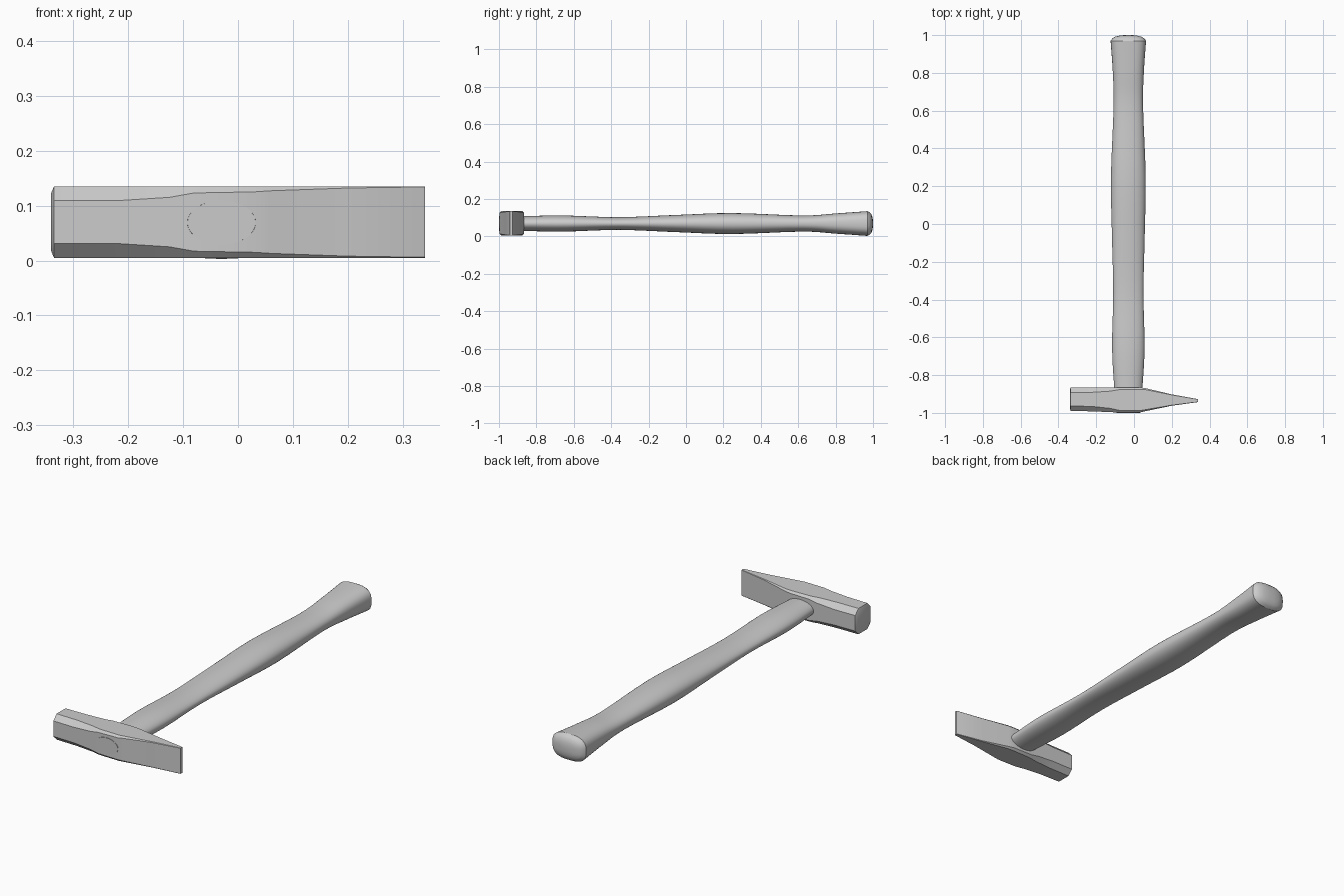
import bpy, bmesh, math

if "Cube" in bpy.data.objects:
    bpy.data.objects.remove(bpy.data.objects["Cube"])


def loft(name, rings, angle):
    """Skin a list of equal-length point rings and cap both ends."""
    bm = bmesh.new()
    loops = [[bm.verts.new(p) for p in ring] for ring in rings]
    n = len(loops[0])
    for a, b in zip(loops, loops[1:]):
        for i in range(n):
            j = (i + 1) % n
            bm.faces.new((a[i], a[j], b[j], b[i]))
    bm.faces.new(loops[0])
    bm.faces.new(loops[-1])
    bmesh.ops.recalc_face_normals(bm, faces=bm.faces)
    mesh = bpy.data.meshes.new(name)
    bm.to_mesh(mesh)
    bm.free()
    obj = bpy.data.objects.new(name, mesh)
    bpy.context.collection.objects.link(obj)
    bpy.ops.object.select_all(action='DESELECT')
    obj.select_set(True)
    bpy.context.view_layer.objects.active = obj
    bpy.ops.object.shade_smooth_by_angle(angle=math.radians(angle))
    return obj


def spline(a, b, c, d, t):
    """Catmull-Rom interpolation of profile stations."""
    return [0.5 * (2 * q + (r - p) * t + (2 * p - 5 * q + 4 * r - s) * t * t
                   + (3 * q - p - 3 * r + s) * t ** 3)
            for p, q, r, s in zip(a, b, c, d)]


CX, CZ = -0.03, 0.069


def oval(y, hx, hz, power, n=40):
    """Superellipse section across the handle."""
    pts = []
    for i in range(n):
        c, s = math.cos(math.tau * i / n), math.sin(math.tau * i / n)
        pts.append((CX + hx * math.copysign(abs(c) ** (2 / power), c), y,
                    CZ + hz * math.copysign(abs(s) ** (2 / power), s)))
    return pts


# Handle: y, half width, half height, squareness
stations = [(-1.0, .062, .040, 2), (-.86, .075, .040, 2), (-.65, .086, .043, 2.1),
            (-.36, .080, .034, 2.1), (-.05, .087, .046, 2.1), (.25, .092, .056, 2.2),
            (.62, .078, .043, 2.3), (.80, .082, .054, 2.5), (.97, .094, .066, 2.8)]
ext = [stations[0]] + stations + [stations[-1]]
rings = []
for i in range(len(stations) - 1):
    for k in range(4):
        rings.append(oval(*spline(*ext[i:i + 4], k / 4)))
rings.append(oval(*stations[-1]))
# Domed butt
for y, f in ((.982, .9), (.991, .76), (.997, .5), (1.0, .22)):
    rings.append(oval(y, .094 * f, .066 * f, 2.6))
loft("handle", rings, 30)


def octagon(x, y0, y1, z0, z1, c, d):
    """Rectangle in the y-z plane with corners cut by c (y) and d (z)."""
    return [(x, y0 + c, z0), (x, y1 - c, z0), (x, y1, z0 + d), (x, y1, z1 - d),
            (x, y1 - c, z1), (x, y0 + c, z1), (x, y0, z1 - d), (x, y0, z0 + d)]


# Head: octagonal poll, fuller eye block, tapering wedge peen
sections = [(-.340, -.977, -.877, .017, .123, .022, .022),
            (-.335, -.989, -.866, .005, .135, .026, .026),
            (-.22, -.992, -.865, .005, .135, .026, .026),
            (-.125, -.996, -.865, .005, .135, .020, .020),
            (-.08, -.998, -.865, .005, .135, .012, .012),
            (.03, -.998, -.865, .005, .135, .010, .010),
            (.06, -.991, -.869, .005, .135, .008, .008),
            (.20, -.962, -.902, .005, .135, .003, .003),
            (.338, -.943, -.927, .005, .135, .001, .001),
            (.340, -.942, -.928, .005, .135, .001, .001)]
loft("hammer_head", [octagon(*s) for s in sections], 25)
